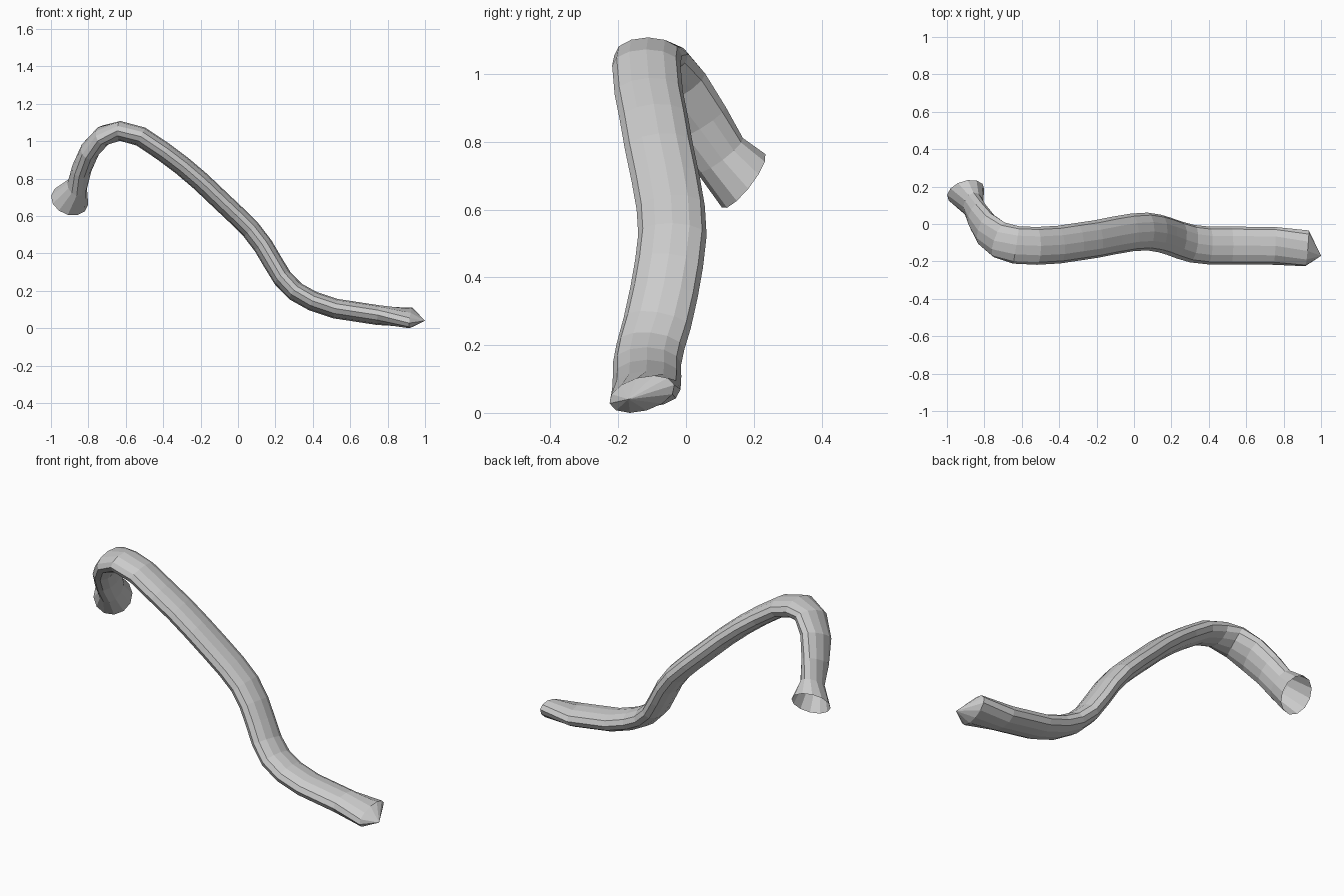
import bpy, bmesh
from math import cos, sin, tau
from mathutils import Vector

if "Cube" in bpy.data.objects:
    bpy.data.objects.remove(bpy.data.objects["Cube"])

# Centre line, from the open end to the pointed end
path = [Vector(p) for p in [
    (-0.90, 0.17, 0.69), (-0.86, 0.10, 0.765), (-0.835, 0.04, 0.86),
    (-0.79, -0.03, 0.96), (-0.72, -0.085, 1.035), (-0.63, -0.112, 1.06),
    (-0.52, -0.117, 1.03), (-0.40, -0.11, 0.95), (-0.30, -0.095, 0.875),
    (-0.20, -0.08, 0.79), (-0.10, -0.06, 0.695), (-0.01, -0.045, 0.61),
    (0.07, -0.04, 0.53), (0.135, -0.05, 0.445), (0.185, -0.065, 0.36),
    (0.24, -0.085, 0.27), (0.31, -0.105, 0.20), (0.40, -0.115, 0.15),
    (0.52, -0.115, 0.11), (0.75, -0.117, 0.075), (0.925, -0.13, 0.06)]]
# Width directions and half sizes where the strap turns into the socket
wide = {0: (0.1, 0.62, 0.78), 1: (0.1, 0.62, 0.76), 2: (0.18, 0.75, 0.55),
        3: (0.2, 0.88, 0.4), 4: (0.1, 0.95, 0.15), 20: (0.2, 1, 0.28)}
half = {0: (0.102, 0.103), 1: (0.085, 0.055), 2: (0.092, 0.053), 20: (0.1, 0.05)}
SIDES = 12

bm = bmesh.new()
rings = []
for i, p in enumerate(path):
    t = (path[min(i + 1, len(path) - 1)] - path[max(i - 1, 0)]).normalized()
    if i == 0:
        t = Vector((0.25, -0.77, 0.6)).normalized()
    w = Vector(wide.get(i, (0, 1, 0)))
    w = (w - t * w.dot(t)).normalized()
    n = t.cross(w)
    a, b = half.get(i, (0.101, 0.053))
    rings.append([bm.verts.new(p + w * a * cos(tau * k / SIDES) + n * b * sin(tau * k / SIDES))
                  for k in range(SIDES)])
# Tube walls
for r, s in zip(rings, rings[1:]):
    for k in range(SIDES):
        j = (k + 1) % SIDES
        bm.faces.new((r[k], r[j], s[j], s[k]))
# Pointed tip
tip = bm.verts.new((1.0, -0.17, 0.045))
for k in range(SIDES):
    bm.faces.new((rings[-1][k], rings[-1][(k + 1) % SIDES], tip))
bmesh.ops.recalc_face_normals(bm, faces=bm.faces)
# Rest on the ground
low = min(v.co.z for v in bm.verts)
bmesh.ops.translate(bm, verts=bm.verts, vec=(0, 0, -low))
me = bpy.data.meshes.new("bent_tube")
bm.to_mesh(me)
bm.free()
bpy.context.collection.objects.link(bpy.data.objects.new("bent_tube", me))
